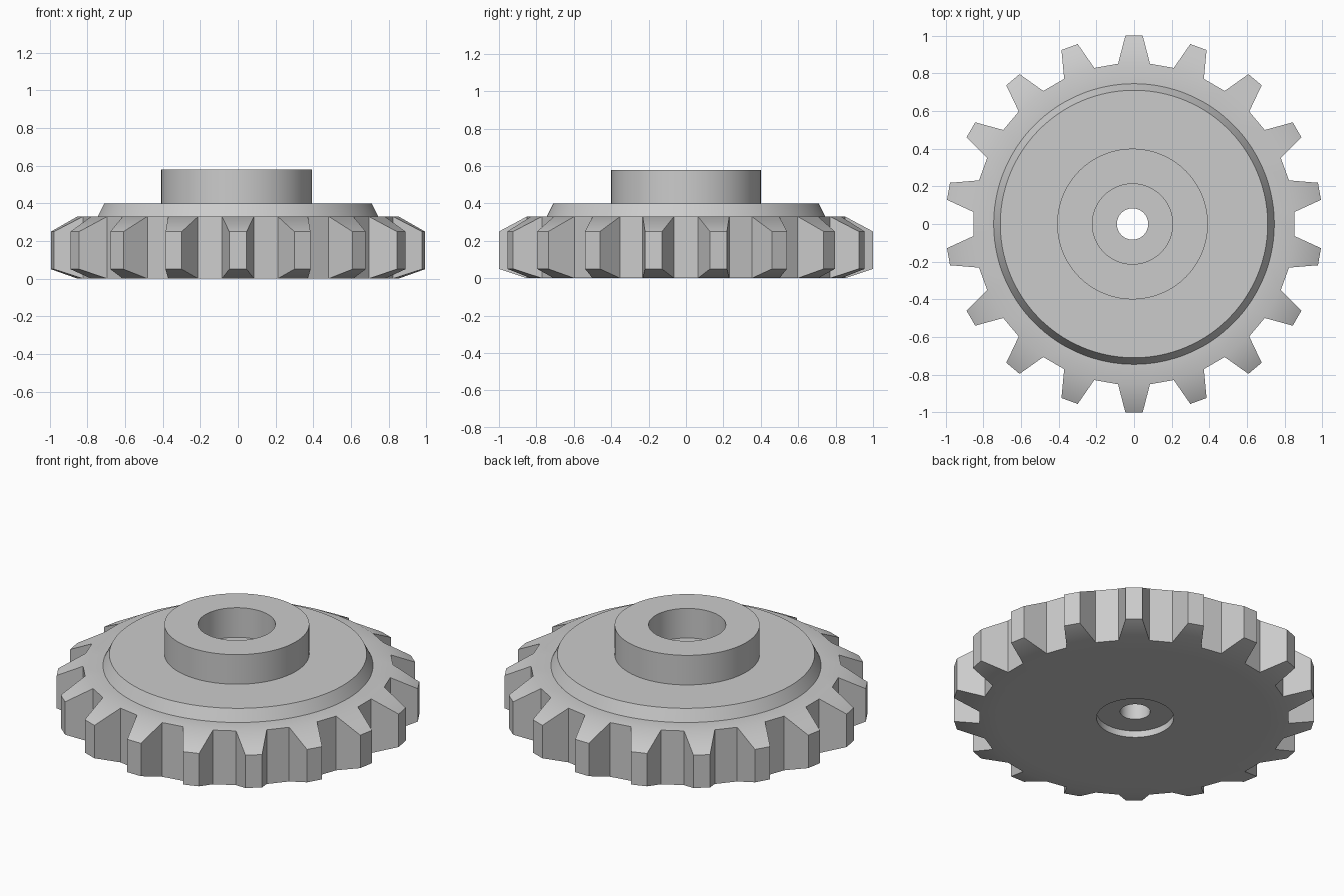
import bpy
import bmesh
from math import radians, degrees, asin, cos, sin, atan2

cube = bpy.data.objects.get("Cube")
if cube:
    bpy.data.objects.remove(cube)

# One plain grey for the whole casting
grey = bpy.data.materials.new("grey metal")
grey.use_nodes = True
COLOUR = (0.6, 0.6, 0.6, 1)
grey.diffuse_color = COLOUR
grey.node_tree.nodes["Principled BSDF"].inputs["Base Color"].default_value = COLOUR

TEETH = 18
ROOT_R, ROOT_HALF = 0.855, 0.085     # tooth root radius and half width
TIP_R, TIP_HALF = 1.0, 0.046         # tooth tip distance and half width
RIM_TOP, TIP_LOW, TIP_HIGH = 0.33, 0.05, 0.25
SPLIT = 4                            # circle steps per root edge
HUB_X = -0.008                       # hub and bore sit slightly off centre

# Angles of the tooth roots, then finer angles shared by every circle
root_half_angle = degrees(asin(ROOT_HALF / ROOT_R))
root_angles = []
for k in range(TEETH):
    mid = 90 + k * 360 / TEETH
    root_angles += [mid - root_half_angle, mid + root_half_angle]
circle_angles = []
for i, a in enumerate(root_angles):
    b = root_angles[i + 1] if i + 1 < len(root_angles) else root_angles[0] + 360
    circle_angles += [a + (b - a) * s / SPLIT for s in range(SPLIT)]


def ring(bm, radius, z, x=0.0, angles=circle_angles):
    return [bm.verts.new((x + radius * cos(radians(a)), radius * sin(radians(a)), z))
            for a in angles]


def bridge(bm, a, b):
    n = len(a)
    for i in range(n):
        j = (i + 1) % n
        bm.faces.new((a[i], a[j], b[j], b[i]))


def lathe(bm, profile):
    rings = [ring(bm, *point) for point in profile]
    for a, b in zip(rings, rings[1:]):
        bridge(bm, a, b)
    return rings


def finish(bm, name):
    bmesh.ops.recalc_face_normals(bm, faces=bm.faces)
    mesh = bpy.data.meshes.new(name)
    bm.to_mesh(mesh)
    bm.free()
    mesh.materials.append(grey)
    obj = bpy.data.objects.new(name, mesh)
    bpy.context.collection.objects.link(obj)
    bpy.ops.object.select_all(action='DESELECT')
    obj.select_set(True)
    bpy.context.view_layer.objects.active = obj
    bpy.ops.object.shade_smooth_by_angle(angle=radians(30))
    return obj


# Wheel: chamfered disc, through hole and underside recess as one lathe
bm = bmesh.new()
rings = lathe(bm, [
    (0.745, RIM_TOP),
    (0.71, 0.4),
    (0.083, 0.4, HUB_X),
    (0.083, 0.04, HUB_X),
    (0.213, 0.04, HUB_X),
    (0.213, 0.0, HUB_X),
    (0.745, 0.0),
])

# Flat rim faces from the lathe out to the tooth roots
root_top = ring(bm, ROOT_R, RIM_TOP, angles=root_angles)
root_low = ring(bm, ROOT_R, 0.0, angles=root_angles)
count = len(root_angles)
for circle, root in ((rings[0], root_top), (rings[-1], root_low)):
    for i in range(count):
        arc = [circle[(i * SPLIT + s) % len(circle)] for s in range(SPLIT + 1)]
        bm.faces.new(arc + [root[(i + 1) % count], root[i]])

# Teeth with sloped tops and undersides, and the walls of the gaps
tip_angle = degrees(atan2(TIP_HALF, TIP_R))
tip_radius = (TIP_R ** 2 + TIP_HALF ** 2) ** 0.5
for k in range(TEETH):
    mid = 90 + k * 360 / TEETH
    pair = (mid - tip_angle, mid + tip_angle)
    a, b, c = 2 * k, 2 * k + 1, (2 * k + 2) % count
    low = ring(bm, tip_radius, TIP_LOW, angles=pair)
    top = ring(bm, tip_radius, TIP_HIGH, angles=pair)
    bm.faces.new((root_top[a], top[0], top[1], root_top[b]))
    bm.faces.new((root_low[b], low[1], low[0], root_low[a]))
    bm.faces.new((low[0], low[1], top[1], top[0]))
    bm.faces.new((root_low[a], low[0], top[0], root_top[a]))
    bm.faces.new((low[1], root_low[b], root_top[b], top[1]))
    bm.faces.new((root_low[b], root_low[c], root_top[c], root_top[b]))
finish(bm, "toothed_wheel")

# Hub: hollow collar standing on the disc
bm = bmesh.new()
collar = lathe(bm, [
    (0.4, 0.4, HUB_X),
    (0.4, 0.58, HUB_X),
    (0.213, 0.58, HUB_X),
    (0.213, 0.4, HUB_X),
])
bridge(bm, collar[-1], collar[0])
finish(bm, "hub")
